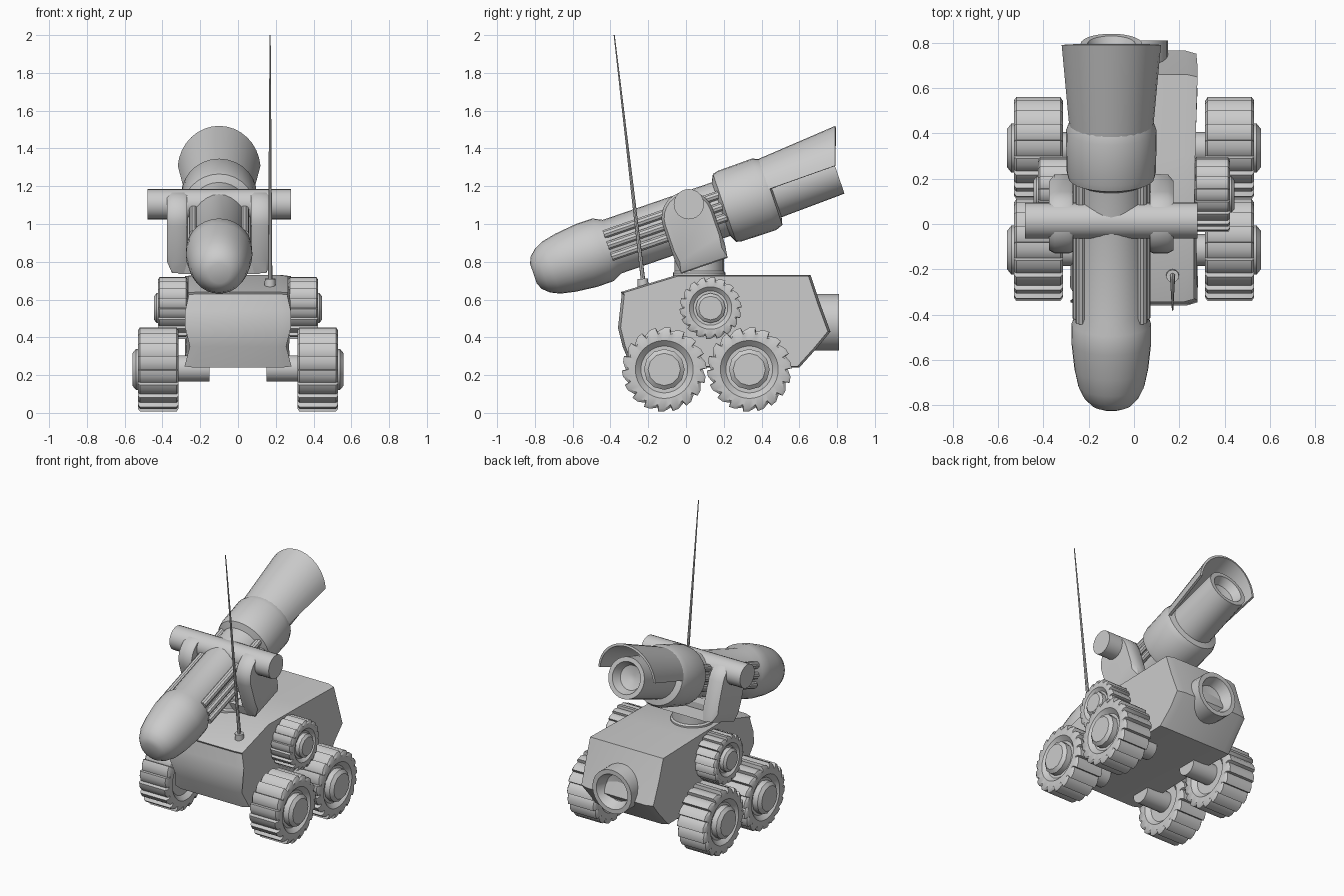
import bpy, bmesh, math
from mathutils import Vector, Matrix

if "Cube" in bpy.data.objects:
    bpy.data.objects.remove(bpy.data.objects["Cube"])

grey = bpy.data.materials.new("plain grey")
grey.diffuse_color = (0.6, 0.6, 0.6, 1)
grey.use_nodes = True
grey.node_tree.nodes["Principled BSDF"].inputs["Base Color"].default_value = grey.diffuse_color

TILT = math.radians(19)
# Gun frame: local y runs along the barrel to the rear, local z is up from it
GUN = Matrix.Translation((-0.1, 0.015, 1.02)) @ Matrix.Rotation(TILT, 4, 'X')


def finish(bm, name, matrix=Matrix(), angle=35):
    bmesh.ops.recalc_face_normals(bm, faces=bm.faces)
    me = bpy.data.meshes.new(name)
    bm.to_mesh(me)
    bm.free()
    me.transform(matrix)
    me.materials.append(grey)
    ob = bpy.data.objects.new(name, me)
    bpy.context.collection.objects.link(ob)
    bpy.ops.object.select_all(action='DESELECT')
    ob.select_set(True)
    bpy.context.view_layer.objects.active = ob
    bpy.ops.object.shade_smooth_by_angle(angle=math.radians(angle))
    return ob


def skin(name, rings, matrix=Matrix(), closed=True, caps=True, angle=35):
    """Bridge equal-length rings of points in order."""
    bm = bmesh.new()
    rows = [[bm.verts.new(p) for p in r] for r in rings]
    n = len(rows[0])
    for a, b in zip(rows, rows[1:]):
        for i in range(n if closed else n - 1):
            j = (i + 1) % n
            bm.faces.new((a[i], a[j], b[j], b[i]))
    if caps:
        bm.faces.new(rows[0])
        bm.faces.new(rows[-1])
    return finish(bm, name, matrix, angle)


def lathe(name, profile, matrix=Matrix(), sides=24, angle=35):
    """Turn (distance, radius) pairs around the local y axis."""
    ring = [2 * math.pi * i / sides for i in range(sides)]
    return skin(name, [[(r * math.cos(a), t, r * math.sin(a)) for a in ring]
                       for t, r in profile], matrix, angle=angle)


def along(p, q):
    """Matrix that lays the local y axis from p towards q."""
    d = Vector(q) - Vector(p)
    return Matrix.Translation(p) @ Vector((0, 1, 0)).rotation_difference(d).to_matrix().to_4x4()


def rod(name, p, q, r, r2=None, sides=20, matrix=Matrix()):
    length = (Vector(q) - Vector(p)).length
    return lathe(name, [(0, r), (length, r if r2 is None else r2)], matrix @ along(p, q), sides)


# Hull: side outline (y, z, half width) with flared ends
outline = [(-0.29, 0.24, 0.283), (-0.335, 0.35, 0.255), (-0.36, 0.45, 0.28),
           (-0.35, 0.54, 0.28), (-0.34, 0.63, 0.26), (-0.345, 0.64, 0.265),
           (-0.05, 0.73, 0.265), (0.3, 0.73, 0.27), (0.66, 0.73, 0.28),
           (0.71, 0.58, 0.28), (0.765, 0.43, 0.275), (0.69, 0.34, 0.27),
           (0.6, 0.24, 0.28), (0.2, 0.24, 0.265)]
rings = []
for s, inset, k in ((-1, 0, 0.975), (-1, 0.05, 1), (1, 0.05, 1), (1, 0, 0.975)):
    rings.append([(s * (w - inset), 0.2 + (y - 0.2) * k, 0.48 + (z - 0.48) * k)
                  for y, z, w in outline])
skin("hull", rings, angle=30)

# Rear thruster, a hollow tube
lathe("rear_tube", [(0.6, 0.15), (0.81, 0.15), (0.81, 0.12), (0.74, 0.09), (0.73, 0.02)],
      Matrix.Translation((0, 0, 0.48)))


# Wheels with sawtooth treads
def wheel(name, x, y, z, R, half, teeth):
    def saw(k):
        pts = []
        for i in range(teeth):
            for f, r in ((0, 0.9), (0.08, 1), (0.5, 0.985), (0.9, 0.92)):
                a = 2 * math.pi * (i + f) / teeth
                pts.append((R * r * k * math.cos(a), R * r * k * math.sin(a)))
        return pts

    def circle(r):
        n = teeth * 4
        return [(R * r * math.cos(2 * math.pi * i / n), R * r * math.sin(2 * math.pi * i / n))
                for i in range(n)]

    side = math.copysign(1, x)
    steps = [(-0.75, circle(0.55)), (-1, circle(0.68)), (-1, saw(0.93)), (-0.9, saw(1)),
             (0.9, saw(1)), (1, saw(0.93)), (1, circle(0.68)), (0.75, circle(0.55))]
    skin(name, [[(x + side * h * half, y + a, z + b) for a, b in ring] for h, ring in steps])
    lathe(name + "_hub", [(0, R * 0.48), (half * 1.1, R * 0.48), (half * 1.27, R * 0.38)],
          along((x, y, z), (x + side, y, z)), 12)


for s, tag in ((-1, "left"), (1, "right")):
    for y, end in ((-0.115, "front"), (0.335, "rear")):
        wheel(f"{tag}_{end}_wheel", s * 0.422, y, 0.23, 0.225, 0.108, 18)
        rod(f"{tag}_{end}_axle", (s * 0.15, y, 0.235), (s * 0.42, y, 0.235), 0.07)
    wheel(f"{tag}_upper_wheel", s * 0.345, 0.13, 0.555, 0.165, 0.078, 18)
    rod(f"{tag}_upper_axle", (s * 0.2, 0.13, 0.555), (s * 0.35, 0.13, 0.555), 0.055)

# Turret base
lathe("turret_base", [(0.7, 0.14), (0.74, 0.14), (0.75, 0.13), (0.82, 0.13)],
      Matrix.Translation((-0.1, 0.07, 0)) @ Matrix.Rotation(math.pi / 2, 4, 'X'))

# Yoke: two round-topped arms joined by a floor plate
arm = [(-0.14, -0.18), (-0.13, -0.25), (0.13, -0.25), (0.14, -0.18)]
arm += [(0.14 * math.cos(math.pi * i / 12), 0.015 + 0.14 * math.sin(math.pi * i / 12))
        for i in range(13)]
for s, tag in ((-1, "left"), (1, "right")):
    rings = []
    for x, k, low in ((0.17, 0.95, 0), (0.185, 1, 0), (0.25, 1, 0), (0.275, 0.9, 0.03)):
        rings.append([(s * x, y * k, 0.015 + (z - 0.015) * k + (low if z < -0.1 else 0))
                      for y, z in arm])
    skin(f"{tag}_yoke_arm", rings, GUN)
plate = [(-0.25, -0.22), (-0.215, -0.255), (0.215, -0.255), (0.25, -0.22), (0.25, -0.19), (-0.25, -0.19)]
skin("yoke_floor", [[(x, y, z) for x, z in plate] for y in (-0.13, 0.13)], GUN)

# Pivot bar through the yoke
rod("pivot_bar", (-0.48, 0.015, 1.105), (0.28, 0.015, 1.105), 0.08, sides=24)

# Gun body: rounded nose, barrel, collar and hollow rear tube
lathe("gun_body", [(-0.87, 0.055), (-0.855, 0.09), (-0.82, 0.122), (-0.77, 0.146),
                   (-0.69, 0.163), (-0.57, 0.176), (-0.48, 0.175), (-0.43, 0.15),
                   (0.18, 0.15), (0.2, 0.19), (0.23, 0.197), (0.42, 0.2), (0.46, 0.185),
                   (0.47, 0.145), (0.825, 0.135), (0.825, 0.105), (0.77, 0.08), (0.75, 0.02)],
      GUN, 28)

# Hood over the rear tube, cut off upright at the back
outer, inner = [], []
for i in range(17):
    a = math.pi * (0.03 + 0.94 * i / 16)
    c, s = math.cos(a), math.sin(a)
    end = (0.775 + math.sin(TILT) * 0.22 * s) / math.cos(TILT)
    outer.append(((0.185 * c, 0.43, 0.185 * s), (0.22 * c, end, 0.22 * s)))
    inner.append(((0.165 * c, 0.43, 0.165 * s), (0.205 * c, end, 0.205 * s)))
skin("rear_hood", [[o[0], o[1], n[1], n[0]] for o, n in zip(outer, inner)], GUN)

# Cooling rods along both sides of the barrel
for s, tag in ((-1, "left"), (1, "right")):
    for i, z in enumerate((-0.05, 0.012, 0.075)):
        x = s * (0.148 if i < 2 else 0.135)
        rod(f"{tag}_barrel_rod_{i + 1}", (x, -0.45, z), (x, 0.24, z), 0.024, sides=10, matrix=GUN)

# Antenna and its foot
rod("antenna_foot", (0.17, -0.225, 0.65), (0.17, -0.23, 0.71), 0.03, 0.028, 12)
rod("antenna", (0.17, -0.225, 0.68), (0.17, -0.38, 2.0), 0.012, 0.003, 8)
